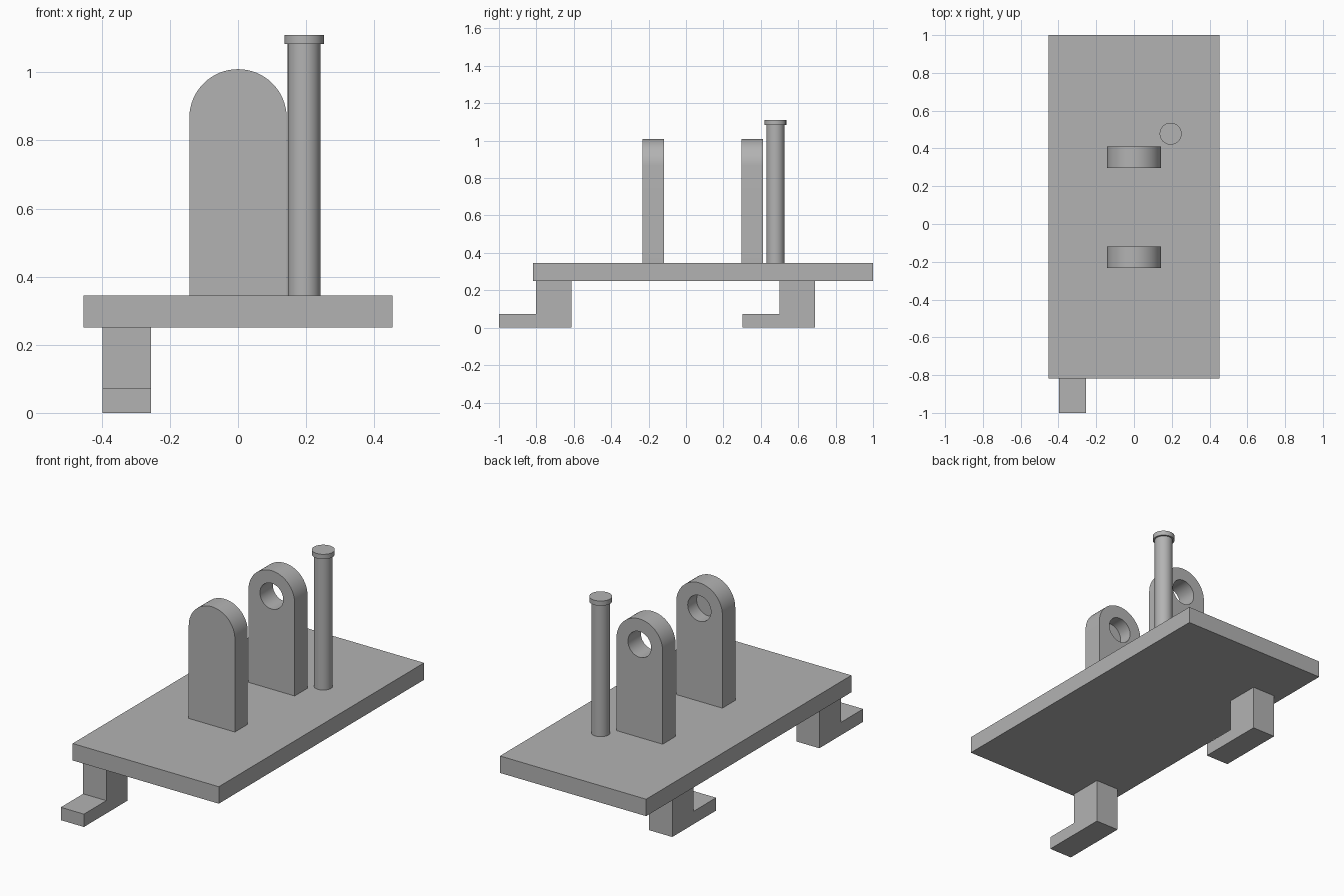
import bpy, bmesh
from math import pi, cos, sin, radians

cube = bpy.data.objects.get("Cube")
if cube:
    bpy.data.objects.remove(cube, do_unlink=True)

# Single grey material
grey = bpy.data.materials.new("plain grey")
grey.use_nodes = True
colour = (0.45, 0.45, 0.45, 1)
grey.diffuse_color = colour
grey.node_tree.nodes["Principled BSDF"].inputs["Base Color"].default_value = colour


def finish(name, bm):
    bmesh.ops.recalc_face_normals(bm, faces=bm.faces)
    mesh = bpy.data.meshes.new(name)
    bm.to_mesh(mesh)
    bm.free()
    mesh.materials.append(grey)
    obj = bpy.data.objects.new(name, mesh)
    bpy.context.collection.objects.link(obj)
    return obj


def activate(obj):
    bpy.ops.object.select_all(action='DESELECT')
    obj.select_set(True)
    bpy.context.view_layer.objects.active = obj


def smooth(obj):
    activate(obj)
    bpy.ops.object.shade_smooth_by_angle(angle=radians(30))


def extrude(name, outline, start, end):
    """Extrude a closed outline of 3D points, given as a function of depth."""
    bm = bmesh.new()
    face = bm.faces.new([bm.verts.new(p) for p in outline(start)])
    grown = bmesh.ops.extrude_face_region(bm, geom=[face])["geom"]
    verts = [v for v in grown if isinstance(v, bmesh.types.BMVert)]
    for vert, point in zip(sorted(verts, key=lambda v: v.index), outline(end)):
        pass
    shift = [b - a for a, b in zip(outline(start)[0], outline(end)[0])]
    bmesh.ops.translate(bm, verts=verts, vec=shift)
    return finish(name, bm)


def circle(cx, cy, radius, turn=2 * pi, steps=64):
    count = steps if turn == 2 * pi else steps + 1
    return [(cx + radius * cos(turn * i / steps), cy + radius * sin(turn * i / steps))
            for i in range(count)]


def in_xz(points):
    return lambda y: [(x, y, z) for x, z in points]


def in_yz(points):
    return lambda x: [(x, y, z) for y, z in points]


def in_xy(points):
    return lambda z: [(x, y, z) for x, y in points]


# Base plate
floor, deck = 0.25, 0.345
extrude("base_plate", in_xy([(-0.453, -0.817), (0.453, -0.817), (0.453, 1), (-0.453, 1)]),
        floor, deck)

# L-shaped feet under the right side
for name, y in (("front_foot", -1.0), ("rear_foot", 0.302)):
    profile = [(y, 0), (y + 0.388, 0), (y + 0.388, floor), (y + 0.198, floor),
               (y + 0.198, 0.072), (y, 0.072)]
    extrude(name, in_yz(profile), -0.398, -0.255)

# Round-topped lugs: the front one has a blind bore, the rear one a through bore
radius, axis = 0.143, 0.866
arch = [(radius, deck)] + circle(0, axis, radius, pi, 32) + [(-radius, deck)]
for name, y, bore_start in (("front_lug", -0.232, 0.035), ("rear_lug", 0.297, -0.05)):
    lug = extrude(name, in_xz(arch), y, y + 0.114)
    cutter = extrude("bore_cutter", in_xz(circle(0, axis, 0.072)), y + bore_start, y + 0.16)
    cut = lug.modifiers.new("bore", 'BOOLEAN')
    cut.operation, cut.solver, cut.object = 'DIFFERENCE', 'EXACT', cutter
    activate(lug)
    bpy.ops.object.modifier_apply(modifier=cut.name)
    bpy.data.objects.remove(cutter, do_unlink=True)
    smooth(lug)

# Upright pin with a wider head
for name, r, low, high in (("pin_shaft", 0.048, deck, 1.085), ("pin_head", 0.058, 1.083, 1.11)):
    smooth(extrude(name, in_xy(circle(0.194, 0.478, r)), low, high))
